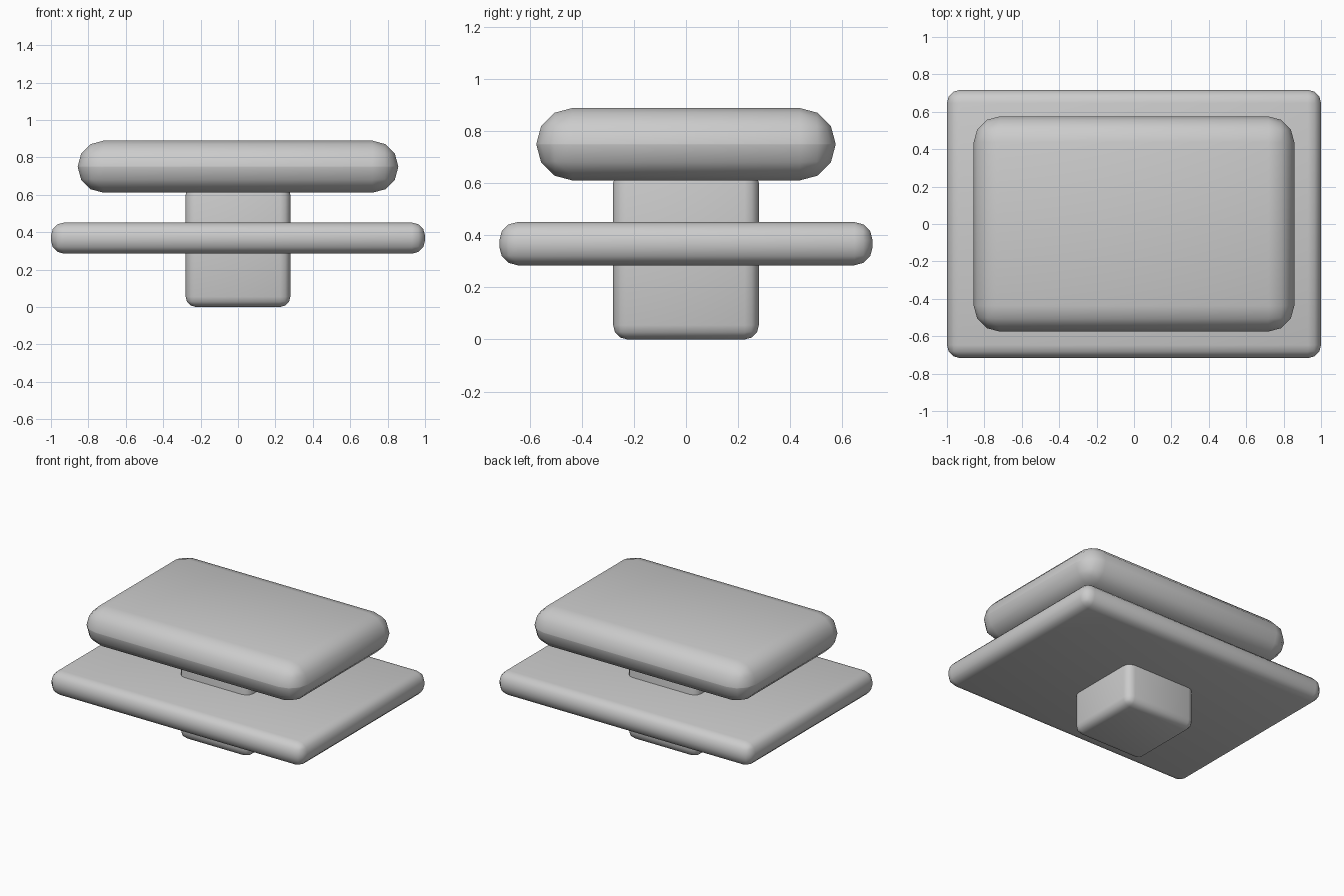
import bpy
import math

cube = bpy.data.objects.get("Cube")
if cube:
    bpy.data.objects.remove(cube, do_unlink=True)

GREY = (0.6, 0.6, 0.6, 1.0)
mat = bpy.data.materials.new("plain_grey")
mat.use_nodes = True
mat.diffuse_color = GREY
mat.node_tree.nodes["Principled BSDF"].inputs["Base Color"].default_value = GREY


def rounded_box(name, half_x, half_y, z_low, z_high, radius):
    """Box with three-segment rounded edges."""
    bpy.ops.mesh.primitive_cube_add(size=2, location=(0, 0, (z_low + z_high) / 2))
    box = bpy.context.object
    box.name = name
    box.scale = (half_x, half_y, (z_high - z_low) / 2)
    bpy.ops.object.transform_apply(location=False, rotation=False, scale=True)
    box.data.materials.append(mat)
    bevel = box.modifiers.new("rounded_edges", "BEVEL")
    bevel.width = radius
    bevel.segments = 3
    bevel.limit_method = "NONE"
    bpy.ops.object.modifier_apply(modifier=bevel.name)
    bpy.ops.object.shade_smooth_by_angle(angle=math.radians(30))
    return box


# Central post, running up into the top slab
rounded_box("post", 0.28, 0.28, 0.0, 0.655, 0.055)
# Wide thin plate around the post
rounded_box("plate", 1.0, 0.717, 0.285, 0.451, 0.07)
# Thick slab with fully rounded sides
rounded_box("top_slab", 0.857, 0.575, 0.611, 0.889, 0.138)
